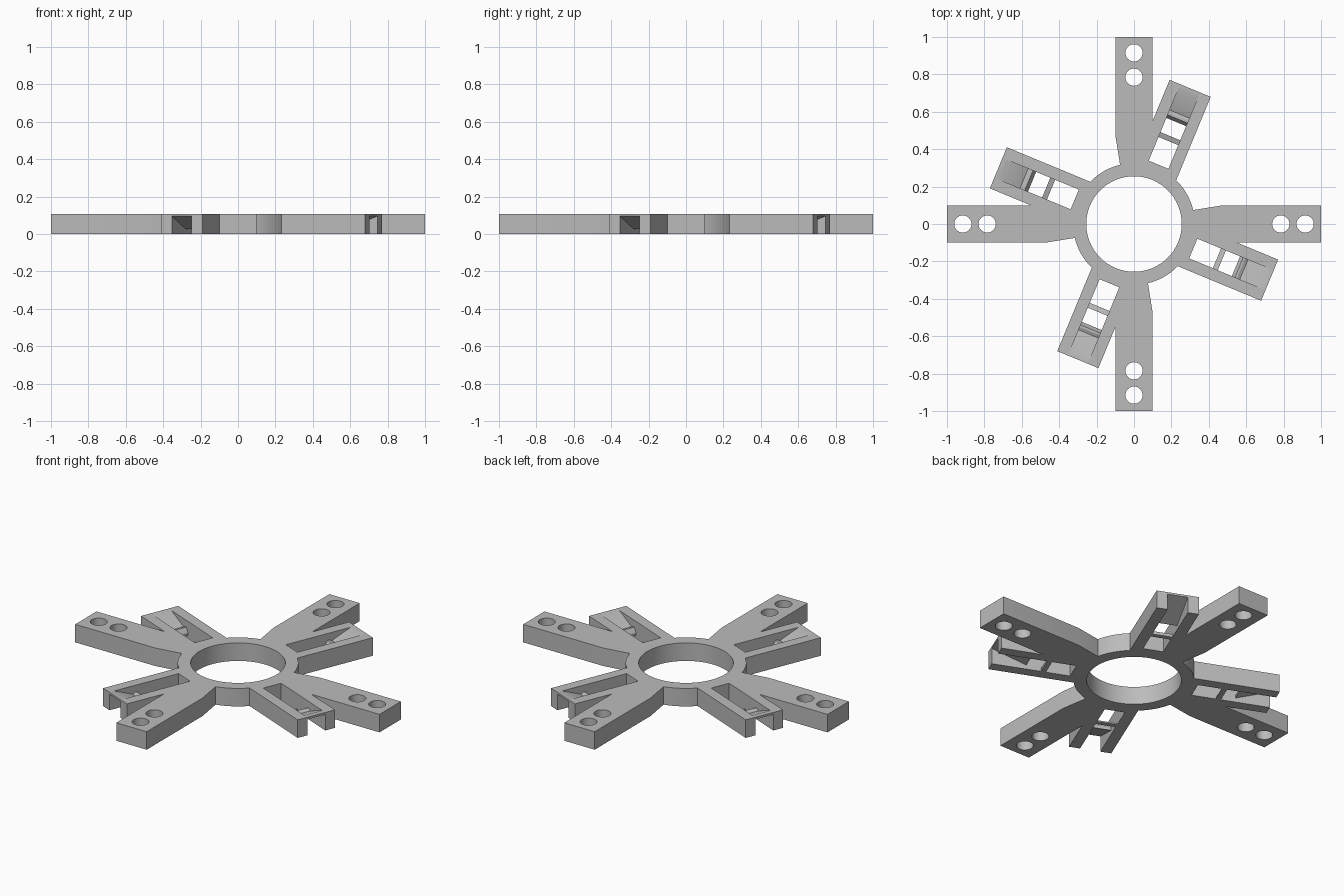
import bpy, bmesh
from math import sin, cos, pi, radians
from mathutils import Matrix

cube = bpy.data.objects.get("Cube")
if cube:
    bpy.data.objects.remove(cube)

H = 0.107
grey = bpy.data.materials.new("plain grey")
grey.use_nodes = True
colour = (0.5, 0.5, 0.5, 1)
grey.diffuse_color = colour
grey.node_tree.nodes["Principled BSDF"].inputs["Base Color"].default_value = colour


def prism(name, corners, direction, matrix=Matrix()):
    """Extrude a flat outline of 3D corners along a direction."""
    bm = bmesh.new()
    face = bm.faces.new([bm.verts.new(c) for c in corners])
    new = bmesh.ops.extrude_face_region(bm, geom=[face])["geom"]
    bmesh.ops.translate(bm, vec=direction,
                        verts=[v for v in new if isinstance(v, bmesh.types.BMVert)])
    bmesh.ops.recalc_face_normals(bm, faces=bm.faces)
    bm.transform(matrix)
    mesh = bpy.data.meshes.new(name)
    bm.to_mesh(mesh)
    bm.free()
    mesh.materials.append(grey)
    obj = bpy.data.objects.new(name, mesh)
    bpy.context.collection.objects.link(obj)
    return obj


def slab(name, outline, matrix=Matrix(), low=0, high=H):
    return prism(name, [(x, y, low) for x, y in outline], (0, 0, high - low), matrix)


def circle(radius, count, cx=0):
    return [(cx + radius * cos(2 * pi * i / count), radius * sin(2 * pi * i / count))
            for i in range(count)]


def box(x0, x1, half):
    return [(x0, -half), (x1, -half), (x1, half), (x0, half)]


def combine(target, other, operation):
    mod = target.modifiers.new("combine", "BOOLEAN")
    mod.operation, mod.solver, mod.object = operation, "EXACT", other
    bpy.context.view_layer.objects.active = target
    bpy.ops.object.modifier_apply(modifier=mod.name)
    bpy.data.objects.remove(other)


# Hub disc with four straight arms and four clip arms
body = slab("hub_and_arms", circle(0.325, 96))
arm = [(0.28, -0.07), (0.32, -0.075), (0.475, -0.1), (1, -0.1),
       (1, 0.1), (0.475, 0.1), (0.32, 0.075), (0.28, 0.07)]
turns = [Matrix.Rotation(k * pi / 2, 4, "Z") for k in range(4)]
clip_turns = [t @ Matrix.Rotation(radians(-22.5), 4, "Z") for t in turns]
for t, c in zip(turns, clip_turns):
    combine(body, slab("arm", arm, t), "UNION")
    combine(body, slab("clip_arm", box(0.27, 0.785, 0.119), c), "UNION")

# Centre bore, bolt holes and clip slots
combine(body, slab("bore", circle(0.255, 96), low=-0.1, high=0.3), "DIFFERENCE")
for t, c in zip(turns, clip_turns):
    for x in (0.785, 0.915):
        combine(body, slab("hole", circle(0.046, 40, x), t, -0.1, 0.3), "DIFFERENCE")
    combine(body, slab("slot", box(0.343, 0.9, 0.057), c, -0.1, 0.3), "DIFFERENCE")

# Sloping clip plate with a ridge, and a low cross bar, in each slot
ramp = [(0.785, H), (0.755, H), (0.636, 0.058), (0.62, 0.066), (0.608, 0.066),
        (0.59, 0.04), (0.59, 0.025), (0.785, 0.095)]
bar = [(0.508, 0.018), (0.48, 0.008), (0.48, 0), (0.508, 0)]
parts = [body]
for i, c in enumerate(clip_turns):
    for name, profile in (("clip_ramp", ramp), ("cross_bar", bar)):
        parts.append(prism(f"{name}_{i + 1}", [(x, -0.057, z) for x, z in profile],
                           (0, 0.114, 0), c))

# Smooth round walls, crisp edges
bpy.ops.object.select_all(action="DESELECT")
for p in parts:
    p.select_set(True)
bpy.context.view_layer.objects.active = body
bpy.ops.object.shade_smooth_by_angle(angle=radians(25))
